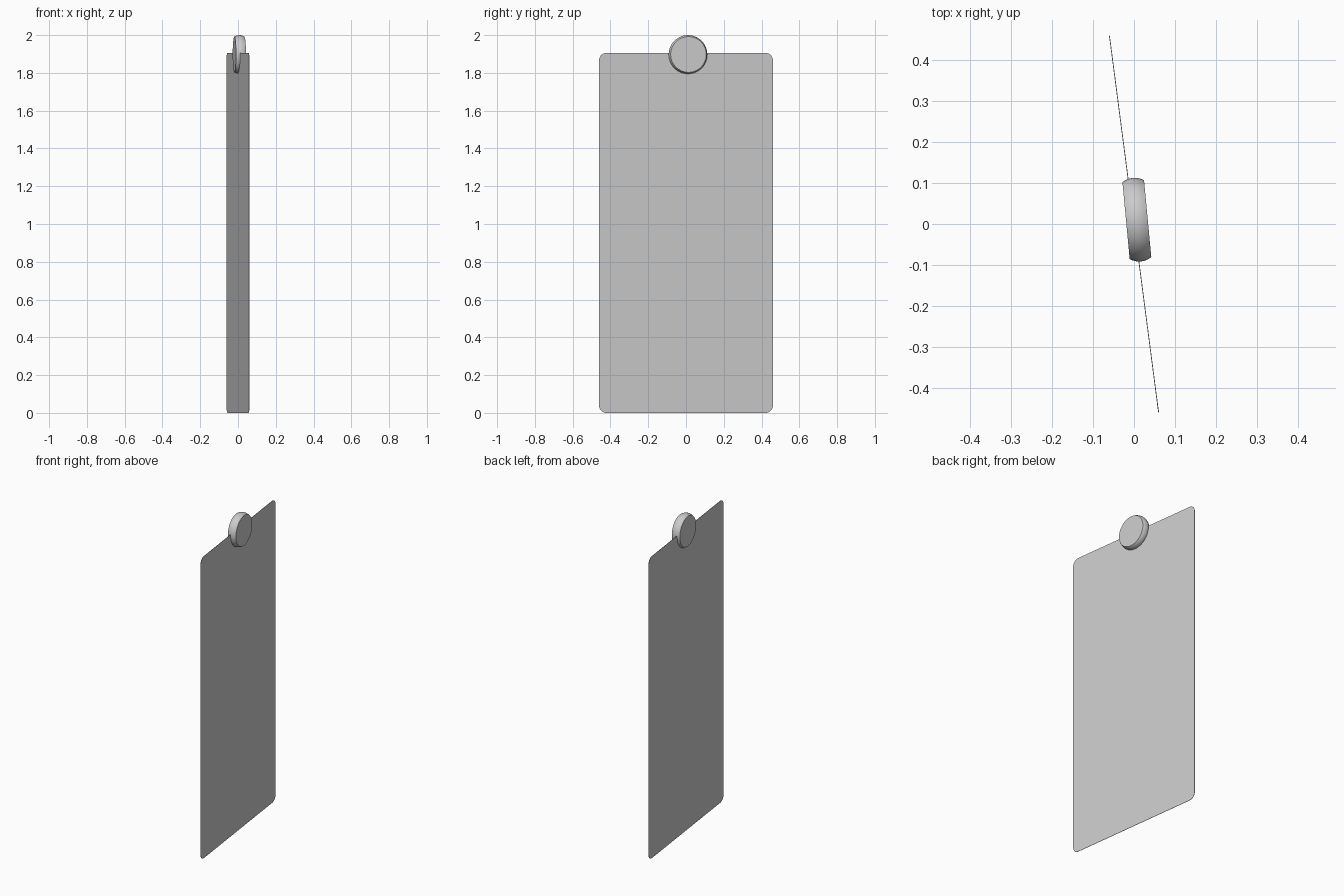
import bpy, bmesh
from math import radians, sin, cos, pi, atan2, hypot
from mathutils import Vector, Matrix

if "Cube" in bpy.data.objects:
    bpy.data.objects.remove(bpy.data.objects["Cube"])


def finish(bm, name, loc, turn):
    bmesh.ops.recalc_face_normals(bm, faces=bm.faces)
    mesh = bpy.data.meshes.new(name)
    bm.to_mesh(mesh)
    bm.free()
    ob = bpy.data.objects.new(name, mesh)
    bpy.context.collection.objects.link(ob)
    ob.location = loc
    ob.rotation_euler.z = turn
    bpy.ops.object.select_all(action='DESELECT')
    ob.select_set(True)
    bpy.context.view_layer.objects.active = ob
    bpy.ops.object.shade_smooth_by_angle(angle=radians(30))
    return ob


# Thin upright sheet with rounded corners
width, height, radius, thick = hypot(0.92, 0.12), 1.906, 0.04, 0.002
bm = bmesh.new()
verts = []
corners = [(1, height - radius), (-1, height - radius), (-1, radius), (1, radius)]
for i, (side, z) in enumerate(corners):
    for k in range(9):
        a = pi / 2 * (i + k / 8)
        y = side * (width / 2 - radius) + radius * cos(a)
        verts.append(bm.verts.new((-thick / 2, y, z + radius * sin(a))))
face = bm.faces.new(verts)
ext = bmesh.ops.extrude_face_region(bm, geom=[face], use_keep_orig=True)
bmesh.ops.translate(bm, vec=(thick, 0, 0),
                    verts=[g for g in ext["geom"] if isinstance(g, bmesh.types.BMVert)])
finish(bm, "sheet", (0, 0, 0), atan2(0.12, 0.92))

# Round clip disc with a bulging rim, spun around its x axis
half, r_face, bulge, steps = 0.0265, 0.0945, 0.008, 8
bm = bmesh.new()
profile = [(-half, 0)]
for k in range(steps + 1):
    t = -1 + 2 * k / steps
    profile.append((half * t, r_face + bulge * (1 - t * t)))
profile.append((half, 0))
pts = [bm.verts.new((x, 0, r)) for x, r in profile]
edges = [bm.edges.new(p) for p in zip(pts, pts[1:])]
bmesh.ops.spin(bm, geom=pts + edges, cent=(0, 0, 0), axis=(1, 0, 0),
               angle=2 * pi, steps=64, use_duplicate=False)
bmesh.ops.remove_doubles(bm, verts=bm.verts, dist=0.0001)
finish(bm, "disc", (0.007, 0.0105, 1.8975), radians(5.4))
